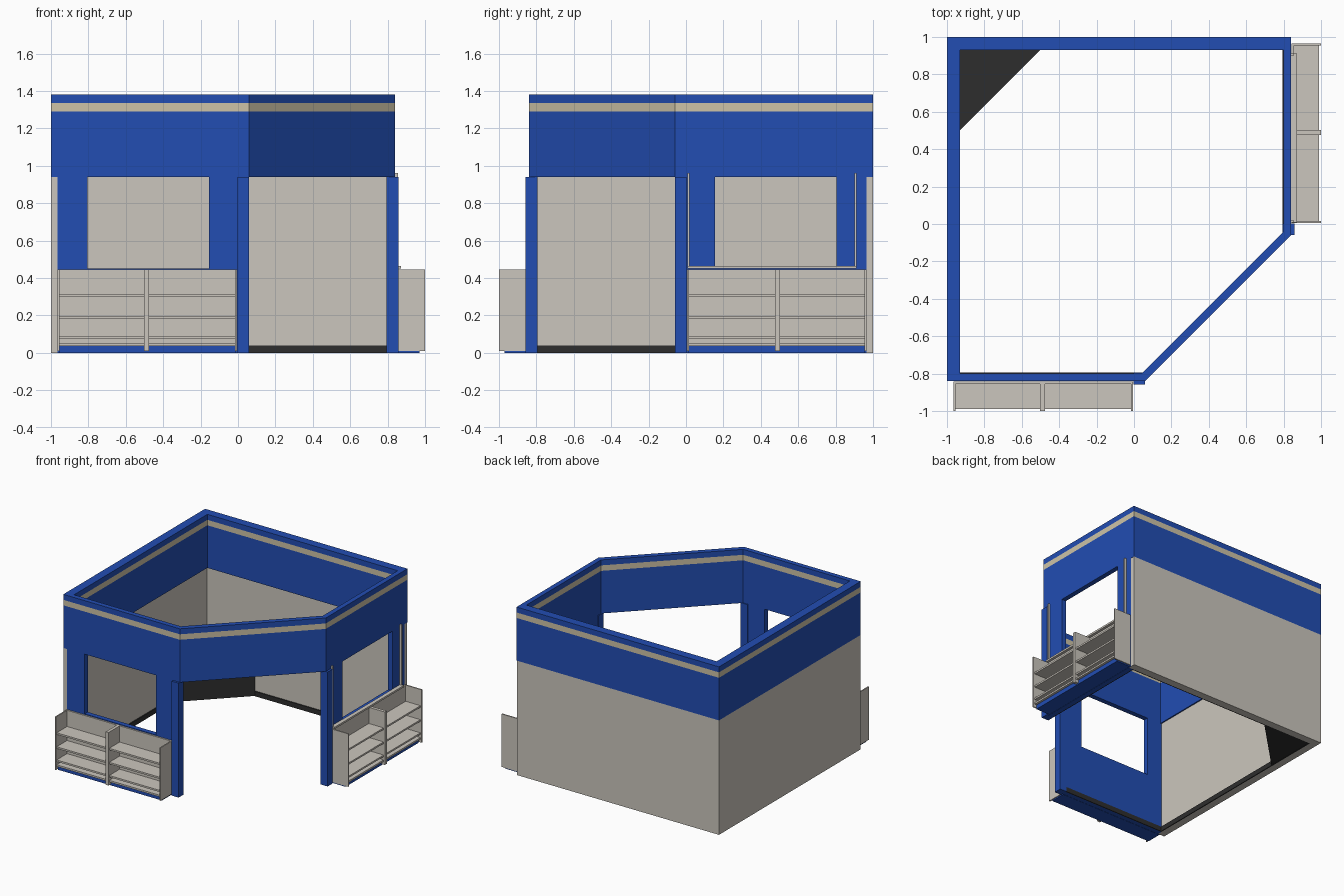
import bpy, bmesh

if "Cube" in bpy.data.objects:
    bpy.data.objects.remove(bpy.data.objects["Cube"])


def material(name, rgb):
    m = bpy.data.materials.new(name)
    m.diffuse_color = (*rgb, 1)
    m.use_nodes = True
    m.node_tree.nodes["Principled BSDF"].inputs["Base Color"].default_value = m.diffuse_color
    return m


BLUE = material("blue paint", (0.016, 0.075, 0.45))
BEIGE = material("warm grey panel", (0.60, 0.565, 0.51))
TAN = material("tan stripe", (0.62, 0.55, 0.39))
DARK = material("dark charcoal", (0.027, 0.027, 0.027))


def finish(name, bm, mat):
    bmesh.ops.recalc_face_normals(bm, faces=bm.faces)
    me = bpy.data.meshes.new(name)
    bm.to_mesh(me)
    bm.free()
    me.materials.append(mat)
    ob = bpy.data.objects.new(name, me)
    bpy.context.collection.objects.link(ob)
    return ob


def prism(name, outline, z0, z1, mat):
    """Extrude a floor outline upwards."""
    bm = bmesh.new()
    f = bm.faces.new([bm.verts.new((x, y, z0)) for x, y in outline])
    top = bmesh.ops.extrude_face_region(bm, geom=[f])["geom"]
    for v in top:
        if isinstance(v, bmesh.types.BMVert):
            v.co.z = z1
    return finish(name, bm, mat)


def box(name, x, y, z, mat):
    return prism(name, [(x[0], y[0]), (x[1], y[0]), (x[1], y[1]), (x[0], y[1])],
                 z[0], z[1], mat)


def pair(name, x, y, z, mat):
    """A front part and its twin, reflected across the room's diagonal."""
    box("front_" + name, x, y, z, mat)
    box("right_" + name, (-y[1], -y[0]), (-x[1], -x[0]), z, mat)


# Header ring in three painted bands
outer = [(-1, -0.84), (0.06, -0.84), (0.84, -0.06), (0.84, 1), (-1, 1)]
inner = [(-0.93, -0.80), (0.04, -0.80), (0.80, -0.04), (0.80, 0.93), (-0.93, 0.93)]
levels = [0.94, 1.29, 1.335, 1.38]
bm = bmesh.new()
rings = [([bm.verts.new((x, y, z)) for x, y in outer],
          [bm.verts.new((x, y, z)) for x, y in inner]) for z in levels]
for i in range(5):
    j = (i + 1) % 5
    for (o, n), (o2, n2) in zip(rings, rings[1:]):
        bm.faces.new((o[i], o[j], o2[j], o2[i]))
        bm.faces.new((n[j], n[i], n2[i], n2[j]))
    for o, n in (rings[0], rings[-1]):
        bm.faces.new((o[i], o[j], n[j], n[i]))
header = finish("header_ring", bm, BLUE)
header.data.materials.append(TAN)
for p in header.data.polygons:
    p.material_index = int(1.29 < p.center.z < 1.335)

# Solid left and back walls with skirting
t = 0.94
prism("rear_walls", [(-1, -0.838), (-t, -0.838), (-t, t), (0.838, t), (0.838, 1), (-1, 1)],
      0, 0.94, BEIGE)
s = 0.932
prism("rear_skirting", [(-t, -0.80), (-s, -0.80), (-s, s), (0.80, s), (0.80, t), (-t, t)],
      0, 0.04, DARK)

# Corner cabinet
prism("corner_cabinet", [(-s, s), (-s, 0.5), (-0.5, s)], 0.002, 0.40, DARK)

# Front and right walls, each framing a window opening
wall_y = (-0.84, -0.80)
pair("wall_lower", (-0.965, 0), wall_y, (0, 0.45), BLUE)
pair("wall_outer_pier", (-0.965, -0.805), wall_y, (0.45, 0.94), BLUE)
pair("wall_inner_pier", (-0.155, 0), wall_y, (0.45, 0.94), BLUE)
pair("wall_skirting", (-0.93, 0), (-0.80, -0.793), (0, 0.04), DARK)

# Entrance posts
pair("entrance_post", (-0.003, 0.06), (-0.857, -0.793), (0, 0.94), BLUE)

# Open display shelves in front of both walls
front, rear = -1.0, -0.842
pair("shelf_plinth", (-0.957, -0.012), (-0.97, rear), (0, 0.035), BLUE)
pair("shelf_back", (-0.955, -0.015), (-0.855, rear), (0.035, 0.445), BEIGE)
for label, x in (("outer_side", (-0.965, -0.955)), ("divider", (-0.503, -0.477)),
                 ("inner_side", (-0.015, -0.005))):
    pair("shelf_" + label, x, (front, rear), (0.01, 0.445), BEIGE)
for k, z in enumerate((0.035, 0.075, 0.183, 0.298)):
    deep = (-0.99, -0.855)
    pair(f"shelf_board_left_{k}", (-0.955, -0.503), deep, (z, z + 0.014), BEIGE)
    pair(f"shelf_board_right_{k}", (-0.477, -0.015), deep, (z, z + 0.014), BEIGE)

# Shutter rails and sill at the right window
for label, y in (("near", (0.007, 0.018)), ("far", (0.90, 0.911))):
    box("shutter_rail_" + label, (0.84, 0.856), y, (0.45, 0.96), BEIGE)
box("window_sill", (0.84, 0.872), (0.007, 0.911), (0.45, 0.465), BEIGE)
